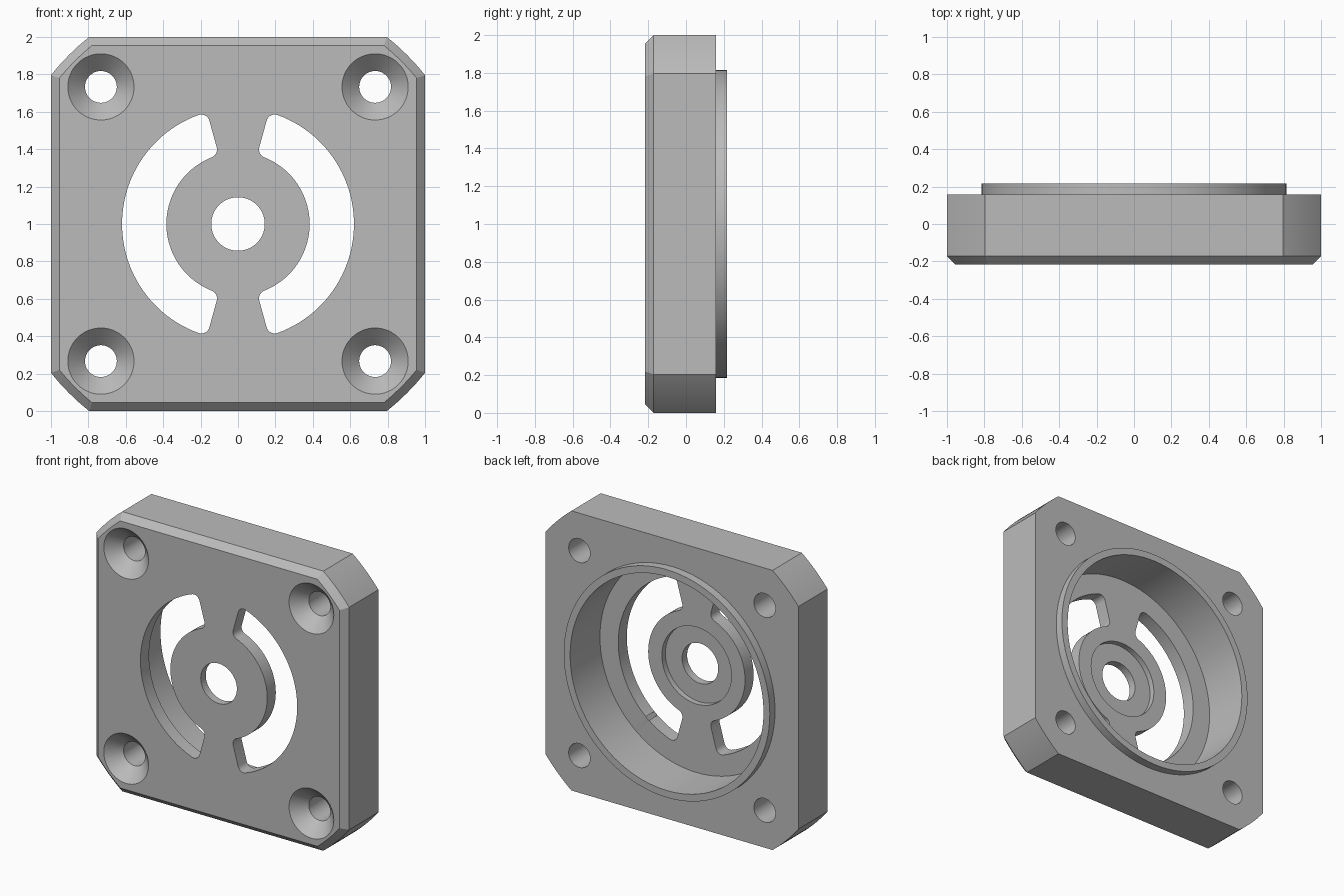
import bpy, bmesh
from math import cos, sin, tan, acos, asin, radians, pi, hypot

cube = bpy.data.objects.get("Cube")
if cube:
    bpy.data.objects.remove(cube, do_unlink=True)

FRONT, BACK, RIM = -0.217, 0.158, 0.217   # depths along y
MID = 1.0                                 # height of the centre axis

metal = bpy.data.materials.new("grey_metal")
metal.use_nodes = True
grey = (0.5, 0.5, 0.5, 1.0)
metal.diffuse_color = grey
metal.node_tree.nodes["Principled BSDF"].inputs["Base Color"].default_value = grey


def circle(r, cx=0.0, cz=0.0, n=96):
    return [(cx + r * cos(2 * pi * i / n), cz + r * sin(2 * pi * i / n)) for i in range(n)]


def square_outline(half, radius, flat=20, arc=8):
    """Square whose corners are trimmed by a large circle."""
    a = acos(half / radius)
    pts = []
    for q in range(4):
        side = [(half, half * tan(-a + 2 * a * i / flat)) for i in range(flat)]
        corner = [a + (pi / 2 - 2 * a) * i / arc for i in range(arc)]
        side += [(radius * cos(t), radius * sin(t)) for t in corner]
        c, s = round(cos(q * pi / 2)), round(sin(q * pi / 2))
        pts += [(x * c - z * s, x * s + z * c) for x, z in side]
    return pts


def slot_outline(inner, outer, half_angle, fillet, mid):
    """Ring sector with four rounded corners."""
    pts = []

    def corner(r, sign, start):
        off = mid + sign * (half_angle - asin(fillet / r))
        cx, cz = r * cos(off), r * sin(off)
        end = mid + sign * half_angle
        # sweep between the radial edge and the ring edge
        for i in range(9):
            t = start + (pi / 2) * i / 8
            pts.append((cx + fillet * cos(end + t), cz + fillet * sin(end + t)))
        return off

    def ring(r, a, b):
        for i in range(1, 48):
            t = a + (b - a) * i / 48
            pts.append((r * cos(t), r * sin(t)))

    ro, ri = outer - fillet, inner + fillet
    limit_o = half_angle - asin(fillet / ro)
    limit_i = half_angle - asin(fillet / ri)
    ring(outer, mid - limit_o, mid + limit_o)
    corner(ro, 1, 0)
    corner(ri, 1, pi / 2)
    ring(inner, mid + limit_i, mid - limit_i)
    corner(ri, -1, pi)
    corner(ro, -1, -pi / 2)
    return pts


def loft(name, sections):
    """Closed solid through matching outlines placed along y."""
    bm = bmesh.new()
    rings = [[bm.verts.new((x, y, z + MID)) for x, z in pts] for y, pts in sections]
    n = len(rings[0])
    for low, high in zip(rings, rings[1:]):
        for i in range(n):
            j = (i + 1) % n
            bm.faces.new((low[i], low[j], high[j], high[i]))
    bm.faces.new(rings[0])
    bm.faces.new(rings[-1])
    bmesh.ops.recalc_face_normals(bm, faces=bm.faces)
    mesh = bpy.data.meshes.new(name)
    bm.to_mesh(mesh)
    bm.free()
    mesh.materials.append(metal)
    obj = bpy.data.objects.new(name, mesh)
    bpy.context.collection.objects.link(obj)
    return obj


# Plate with chamfered front edge and a raised locating ring on the back
outer = square_outline(1.0, 1.278)
ring_edge = [(0.815 * x / hypot(x, z), 0.815 * z / hypot(x, z)) for x, z in outer]
cover = loft("end_cover", [
    (FRONT, square_outline(0.955, 1.233)),
    (FRONT + 0.045, outer),
    (BACK, outer),
    (BACK, ring_edge),
    (RIM, ring_edge),
])

cutters = []
# Stepped bore: wide cavity, bearing recess, shaft hole
FLOOR, SEAT = -0.12, -0.16
cutters.append(loft("bore_cutter", [
    (0.4, circle(0.765)), (FLOOR, circle(0.765)),
    (FLOOR, circle(0.275)), (SEAT, circle(0.275)),
    (SEAT, circle(0.143)), (-0.4, circle(0.143)),
]))

# Two curved vent slots
for mid in (0.0, pi):
    pts = slot_outline(0.383, 0.62, radians(74.5), 0.045, mid)
    cutters.append(loft("slot_cutter", [(-0.4, pts), (0.0, pts)]))

# Countersunk screw holes
for cx in (-0.733, 0.733):
    for cz in (-0.733, 0.733):
        cutters.append(loft("screw_cutter", [
            (FRONT - 0.02, circle(0.197, cx, cz, 64)),
            (FRONT + 0.092, circle(0.085, cx, cz, 64)),
            (0.4, circle(0.085, cx, cz, 64)),
        ]))

bpy.ops.object.select_all(action='DESELECT')
bpy.context.view_layer.objects.active = cover
cover.select_set(True)
for cutter in cutters:
    cutter.hide_render = True
    mod = cover.modifiers.new("cut", 'BOOLEAN')
    mod.operation = 'DIFFERENCE'
    mod.solver = 'EXACT'
    mod.object = cutter
    bpy.ops.object.modifier_apply(modifier=mod.name)
    bpy.data.objects.remove(cutter, do_unlink=True)

bpy.ops.object.shade_smooth_by_angle(angle=radians(25))
